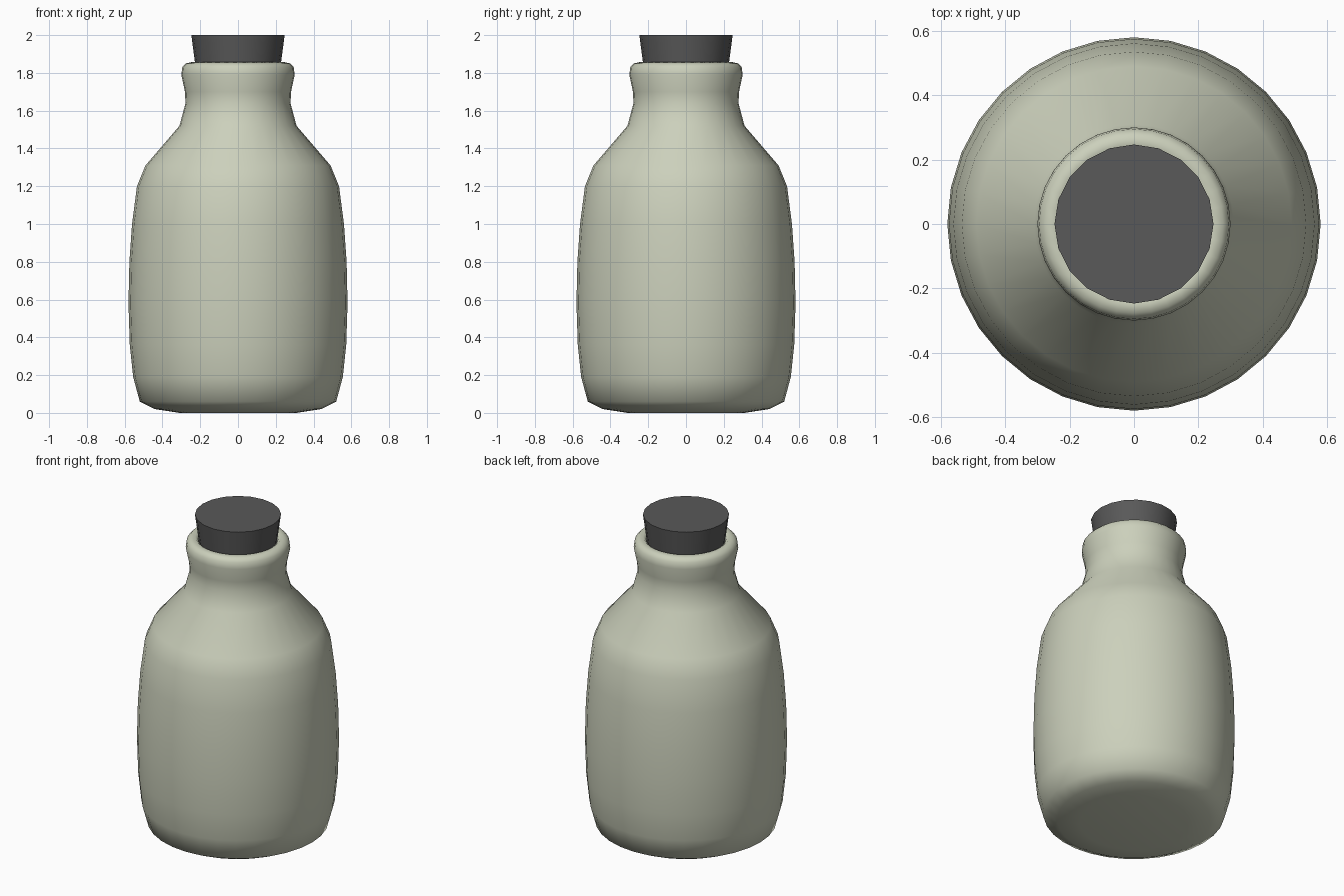
import bpy, bmesh, math

if "Cube" in bpy.data.objects:
    bpy.data.objects.remove(bpy.data.objects["Cube"])


def material(name, color):
    m = bpy.data.materials.new(name)
    m.diffuse_color = (*color, 1)
    m.use_nodes = True
    m.node_tree.nodes["Principled BSDF"].inputs["Base Color"].default_value = m.diffuse_color
    return m


def lathe(name, profile, sides, mat, angle):
    """Revolve (radius, height) points around z; both ends are capped."""
    bm = bmesh.new()
    rings = []
    for r, z in profile:
        rings.append([bm.verts.new((r * math.cos(2 * math.pi * i / sides),
                                    r * math.sin(2 * math.pi * i / sides), z))
                      for i in range(sides)])
    for a, b in zip(rings, rings[1:]):
        for i in range(sides):
            j = (i + 1) % sides
            bm.faces.new((a[i], a[j], b[j], b[i]))
    bm.faces.new(rings[0][::-1])
    bm.faces.new(rings[-1])
    bmesh.ops.recalc_face_normals(bm, faces=bm.faces)
    mesh = bpy.data.meshes.new(name)
    bm.to_mesh(mesh)
    bm.free()
    mesh.materials.append(mat)
    ob = bpy.data.objects.new(name, mesh)
    bpy.context.collection.objects.link(ob)
    bpy.ops.object.select_all(action='DESELECT')
    ob.select_set(True)
    bpy.context.view_layer.objects.active = ob
    bpy.ops.object.shade_smooth_by_angle(angle=math.radians(angle))
    return ob


glaze = material("glaze", (0.60, 0.63, 0.50))
dark = material("dark_stopper", (0.10, 0.10, 0.10))

# Bottle: base, body, shoulder, neck, rounded lip, then the inside of the mouth
lathe("bottle", [
    (0.31, 0.0), (0.44, 0.02), (0.52, 0.06), (0.555, 0.19), (0.573, 0.36),
    (0.58, 0.58), (0.575, 0.80), (0.561, 1.0), (0.535, 1.2), (0.49, 1.31),
    (0.31, 1.52), (0.278, 1.64), (0.281, 1.70), (0.30, 1.79), (0.295, 1.83),
    (0.277, 1.85), (0.245, 1.857), (0.23, 1.845), (0.215, 1.78), (0.21, 1.70),
], 32, glaze, 60)

# Tapered stopper plugged into the mouth
lathe("stopper", [(0.21, 1.72), (0.228, 1.856), (0.247, 2.0)], 20, dark, 30)
